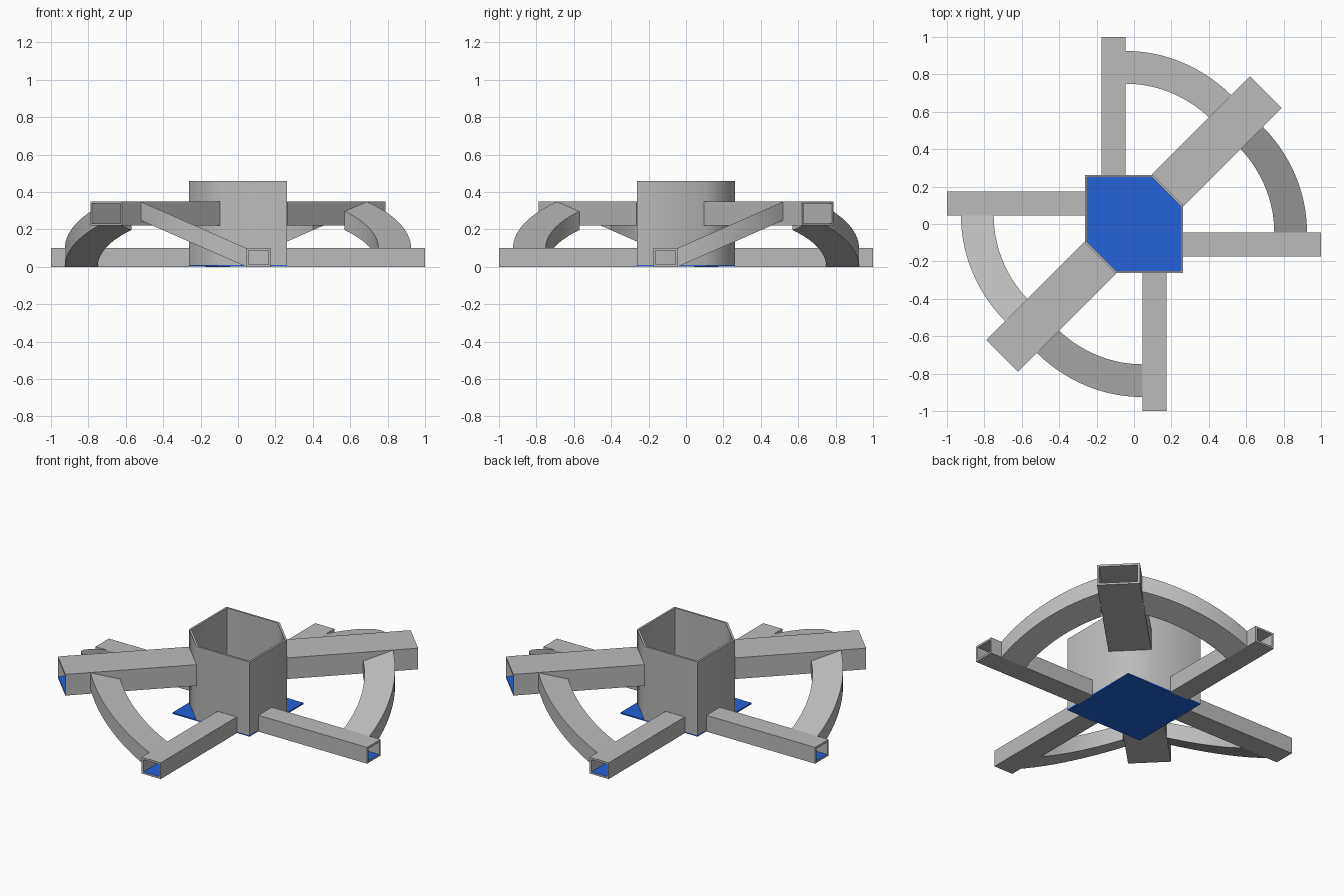
import bpy, bmesh, math
from mathutils import Vector

if "Cube" in bpy.data.objects:
    bpy.data.objects.remove(bpy.data.objects["Cube"], do_unlink=True)


def material(name, rgb):
    m = bpy.data.materials.new(name)
    m.use_nodes = True
    m.diffuse_color = (*rgb, 1)
    m.node_tree.nodes["Principled BSDF"].inputs["Base Color"].default_value = (*rgb, 1)
    return m


GREY = material("light_grey", (0.5, 0.5, 0.5))
BLUE = material("blue", (0.017, 0.122, 0.69))

HUB = 0.262      # half width of the hub
CUT = 0.1        # where its two cut corners begin
WALL = 0.012
EDGE = 0.045     # inner side of the straight arms, off the axis


def loft(name, loops, closed, smooth=0, blue_below=None):
    """Skin matching point loops; closed joins the last loop to the first."""
    bm = bmesh.new()
    rings = [[bm.verts.new(p) for p in loop] for loop in loops]
    n = len(rings[0])
    pairs = list(zip(rings, rings[1:]))
    if closed:
        pairs.append((rings[-1], rings[0]))
    else:
        bm.faces.new(rings[0])
        bm.faces.new(rings[-1])
    for a, b in pairs:
        for i in range(n):
            j = (i + 1) % n
            bm.faces.new((a[i], a[j], b[j], b[i]))
    bmesh.ops.recalc_face_normals(bm, faces=bm.faces[:])
    if blue_below is not None:       # inside floor of a tube
        for f in bm.faces:
            if f.normal.z > 0.9 and f.calc_center_median().z < blue_below:
                f.material_index = 1
    mesh = bpy.data.meshes.new(name)
    bm.to_mesh(mesh)
    bm.free()
    mesh.materials.append(GREY)
    mesh.materials.append(BLUE)
    obj = bpy.data.objects.new(name, mesh)
    bpy.context.collection.objects.link(obj)
    if smooth:
        bpy.ops.object.select_all(action='DESELECT')
        obj.select_set(True)
        bpy.context.view_layer.objects.active = obj
        bpy.ops.object.shade_smooth_by_angle(angle=math.radians(smooth))
    return obj


def hub_outline(inset, z):
    h, c = HUB - inset, CUT - inset * 0.4
    return [(h, -h, z), (h, c, z), (c, h, z), (-h, h, z), (-h, -c, z), (-c, -h, z)]


def arm(name, place, start, end, side, width, low, high):
    """Open square tube running outward along local x."""
    def section(x, t):
        return [place(x, y, z) for y, z in (
            (side + t, low + t), (side + width - t, low + t),
            (side + width - t, high - t), (side + t, high - t))]
    loft(name, [section(start, 0), section(end, 0),
                section(end, WALL), section(start, WALL)],
         True, blue_below=(low + high) / 2)


def brace(name, place, inner=0.75, outer=0.925, squash=0.915, slope=0.44, steps=20):
    """Sloping curved rib from a straight arm up to the side of a diagonal arm."""
    def point(r, k, drop):
        lean = math.atan(squash)
        stop = math.acos(0.125 / (r * math.hypot(1, squash))) - lean
        t = stop * k / steps
        rise = squash * r * math.sin(t)
        return place(r * math.cos(t), rise - EDGE, 0.1 + slope * rise - drop)
    loft(name, [[point(inner, k, 0), point(outer, k, 0),
                 point(outer, k, 0.1), point(inner, k, 0.1)]
                for k in range(steps + 1)], False, smooth=30)


# Hub tube with two cut corners
loft("hub", [hub_outline(0, 0.01), hub_outline(0, 0.46),
             hub_outline(WALL, 0.46), hub_outline(WALL, 0.01)], True, smooth=50)

# Square base plate closing the hub
plate = loft("base_plate", [[(x * HUB, y * HUB, z) for x, y in
                             ((1, 1), (-1, 1), (-1, -1), (1, -1))]
                            for z in (0.002, 0.01)], False)
for face in plate.data.polygons:
    face.material_index = 1

# Arms and braces: two halves, each mirrored across its diagonal
R = math.sqrt(0.5)
for s, half in ((1, "back_left"), (-1, "front_right")):
    def straight(x, y, z):
        return Vector((s * x, s * y, z))

    def swapped(x, y, z):
        return Vector((s * y, s * x, z))

    def diagonal(x, y, z):
        return Vector((s * R * (x - y), s * R * (x + y), z))

    for place, label in ((straight, "side"), (swapped, "end")):
        arm(f"{half}_{label}_arm", place, HUB, 1.0, -EDGE - 0.13, 0.13, 0.0, 0.1)
        brace(f"{half}_{label}_brace", place)
    arm(f"{half}_diagonal_arm", diagonal, (HUB + CUT) * R, 0.997, -0.12, 0.24, 0.22, 0.35)
